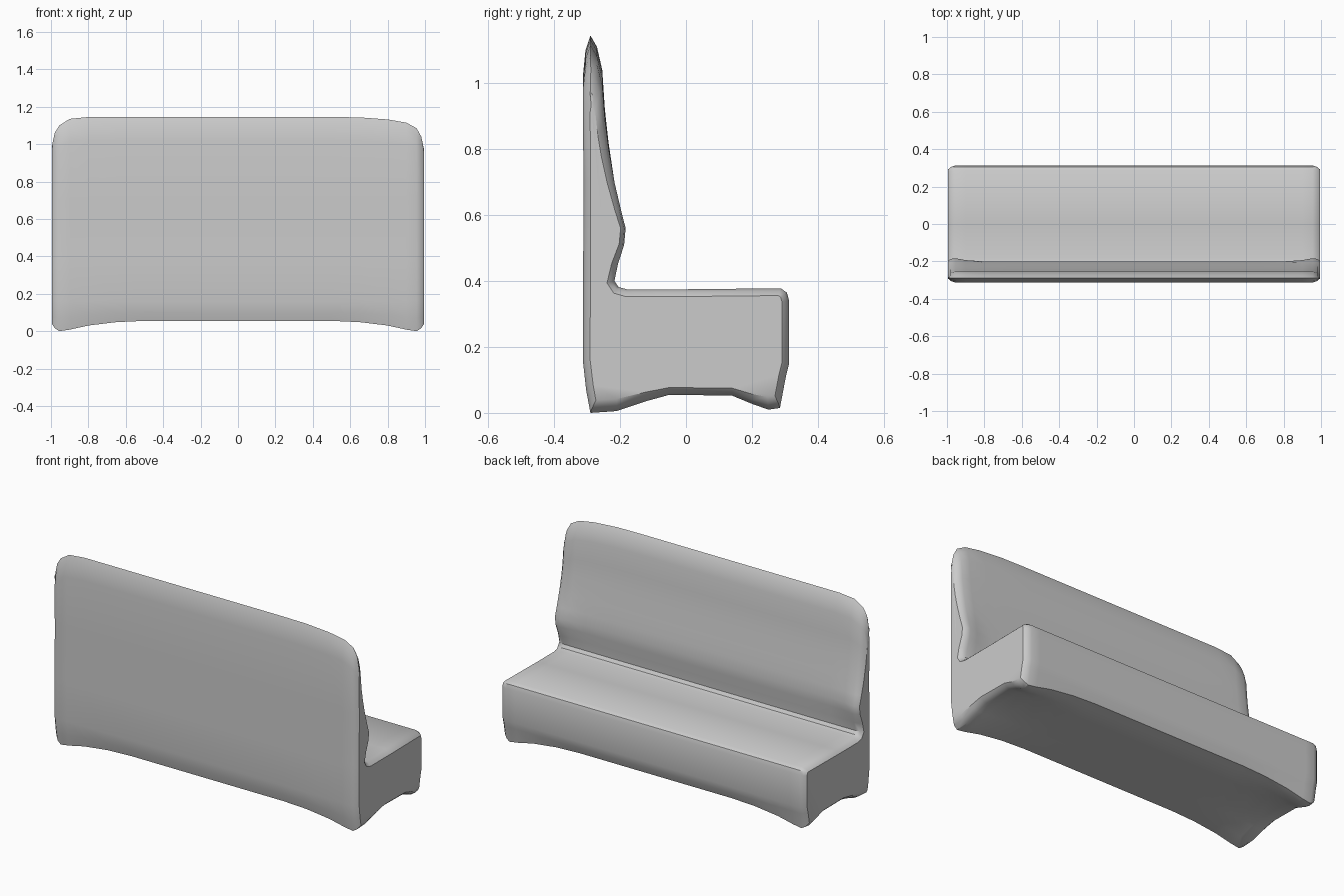
import bpy
import bmesh
import math
from mathutils import Vector

cube = bpy.data.objects.get("Cube")
if cube:
    bpy.data.objects.remove(cube, do_unlink=True)

SHOULDER = 0.7    # height above which the backrest corners are rounded
TOP = 1.145
FOOT = 0.055      # how far the corner feet drop below the underside

# Bench cross-section (y, z), split into runs
underside = [(-.29, .055), (-.21, .055), (-.12, .055), (-.05, .055),
             (.14, .055), (.2, .055), (.25, .065), (.285, .07)]
foot_weight = [1, .9, .35, 0, .05, .5, 1, 1]
seat = [(.303, .11), (.313, .15), (.313, .34), (.306, .365), (.287, .378),
        (0, .375), (-.18, .375), (-.205, .382)]
backrest_front = [(-.217, .4), (-.213, .45), (-.203, .51), (-.2, .56),
                  (-.206, .62), (-.217, .7), (-.235, .82), (-.246, .92),
                  (-.254, 1.04), (-.27, 1.11)]
backrest_rear = [(-.29, TOP), (-.305, 1.1), (-.313, 1.02), (-.311, .7),
                 (-.312, .4), (-.313, .16), (-.303, .1)]
profile = [Vector(p) for p in underside + seat + backrest_front + backrest_rear]
weights = foot_weight + [0] * (len(profile) - len(foot_weight))
weights[-1] = .55

# Stations from the end inwards: x, top on right, top on left, foot, inset, flare
stations = [(.995, .99, .97, .7, .022, .028),
            (.98, 1.06, 1.04, .85, .008, .025),
            (.955, 1.1, 1.085, 1, 0, .02),
            (.9, 1.135, 1.115, .85, 0, .008),
            (.8, TOP, 1.132, .45, 0, 0),
            (.65, TOP, 1.143, .12, 0, 0),
            (.5, TOP, TOP, 0, 0, 0)]


def inset_profile(points, amount):
    """Move each point of an anticlockwise loop inwards."""
    moved = []
    for i, p in enumerate(points):
        a = (p - points[i - 1]).normalized()
        b = (points[(i + 1) % len(points)] - p).normalized()
        inward = Vector((-a.y - b.y, a.x + b.x)).normalized()
        moved.append(p + inward * amount / max(.6, inward.dot(Vector((-a.y, a.x)))))
    return moved


def section(bm, x, top, foot, inset, flare):
    """Add one ring of the bench shell at x."""
    ring = []
    points = inset_profile(profile, inset)
    peak = max(p.y for p in points)
    for p, w in zip(points, weights):
        y, z = p
        if y > -.25:
            y += flare * max(0, 1 - abs(z - .54) / .13)
        if z > SHOULDER:
            z = SHOULDER + (z - SHOULDER) * (top - SHOULDER) / (peak - SHOULDER)
        ring.append(bm.verts.new((x, y, z - FOOT * foot * w)))
    return ring


# Shell lofted from the right end to the left end
bm = bmesh.new()
rings = [section(bm, -x, right, *rest) for x, right, left, *rest in stations]
rings += [section(bm, x, left, *rest) for x, right, left, *rest in reversed(stations)]
count = len(profile)
for first, second in zip(rings, rings[1:]):
    for i in range(count):
        j = (i + 1) % count
        bm.faces.new((first[i], first[j], second[j], second[i]))
bm.faces.new(rings[0])
bm.faces.new(rings[-1])
bmesh.ops.recalc_face_normals(bm, faces=bm.faces[:])

mesh = bpy.data.meshes.new("bench_shell")
bm.to_mesh(mesh)
bm.free()
bench = bpy.data.objects.new("bench_shell", mesh)
bpy.context.collection.objects.link(bench)

# Plain grey finish
grey = bpy.data.materials.new("light grey")
grey.use_nodes = True
colour = (.6, .6, .6, 1)
grey.diffuse_color = colour
grey.node_tree.nodes["Principled BSDF"].inputs["Base Color"].default_value = colour
mesh.materials.append(grey)

bpy.ops.object.select_all(action='DESELECT')
bench.select_set(True)
bpy.context.view_layer.objects.active = bench
bpy.ops.object.shade_smooth_by_angle(angle=math.radians(35))
